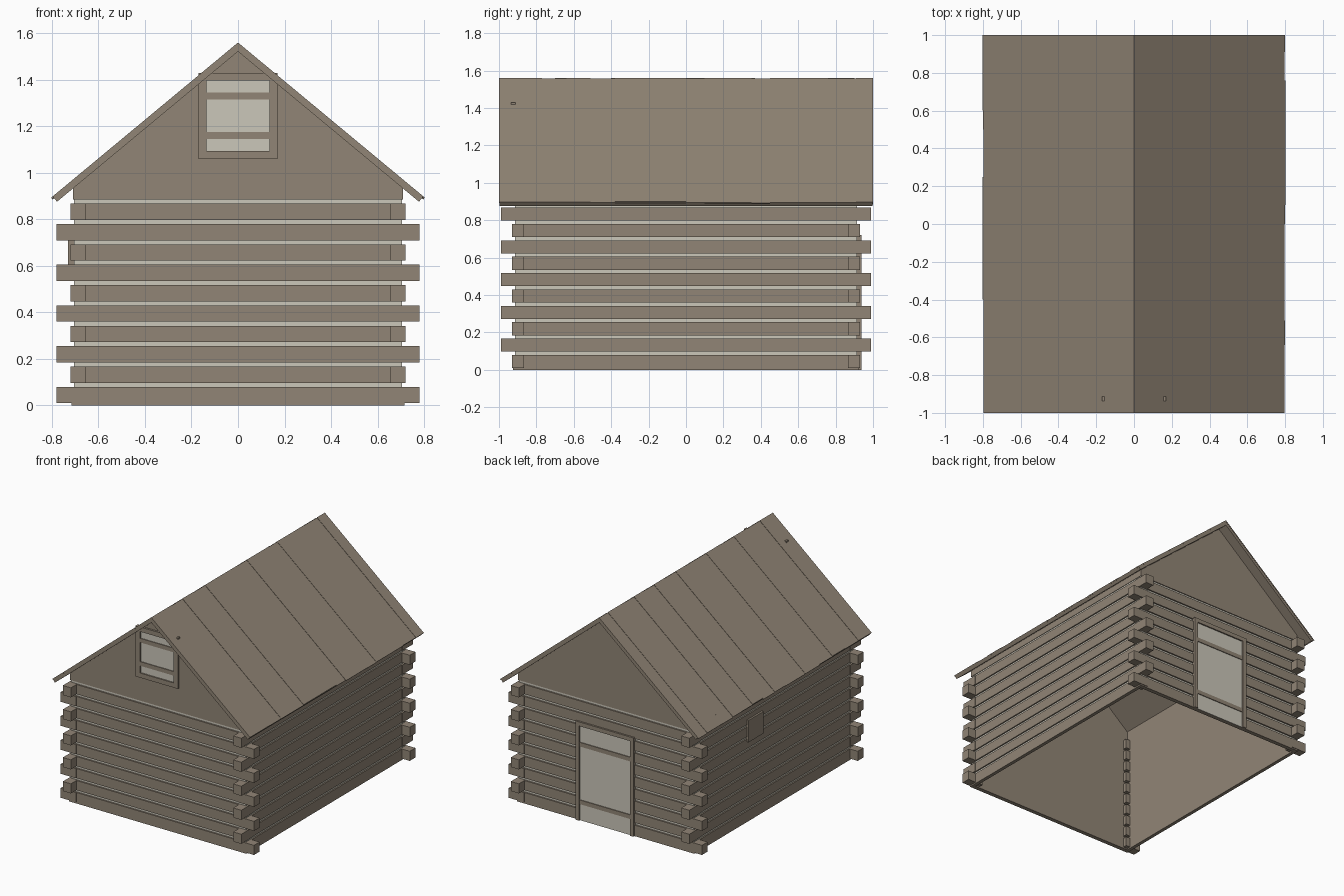
import bpy, bmesh, random

random.seed(4)
cube = bpy.data.objects.get("Cube")
if cube:
    bpy.data.objects.remove(cube, do_unlink=True)


def material(name, rgb):
    m = bpy.data.materials.new(name)
    m.use_nodes = True
    m.diffuse_color = (*rgb, 1)
    m.node_tree.nodes["Principled BSDF"].inputs["Base Color"].default_value = (*rgb, 1)
    return m


WOOD = material("weathered brown wood", (0.285, 0.235, 0.18))
PALE = material("pale chinking", (0.60, 0.57, 0.49))


class Part:
    """Collects simple solids into one flat-shaded object."""

    def __init__(self, name, mat):
        self.name, self.mat, self.bm = name, mat, bmesh.new()

    def prism(self, poly, y0, y1):
        # extrude an (x, z) polygon along y
        a = [self.bm.verts.new((x, y0, z)) for x, z in poly]
        b = [self.bm.verts.new((x, y1, z)) for x, z in poly]
        self.bm.faces.new(a)
        self.bm.faces.new(b[::-1])
        for i in range(len(a)):
            j = (i + 1) % len(a)
            self.bm.faces.new((a[j], a[i], b[i], b[j]))

    def box(self, xs, ys, zs):
        (x0, x1), (z0, z1) = sorted(xs), sorted(zs)
        self.prism([(x0, z0), (x1, z0), (x1, z1), (x0, z1)], *sorted(ys))

    def done(self):
        bmesh.ops.recalc_face_normals(self.bm, faces=self.bm.faces)
        me = bpy.data.meshes.new(self.name)
        self.bm.to_mesh(me)
        self.bm.free()
        me.materials.append(self.mat)
        ob = bpy.data.objects.new(self.name, me)
        bpy.context.collection.objects.link(ob)


RIDGE, SLOPE = 1.56, 0.83
NORM = (1 + SLOPE ** 2) ** 0.5
WALL_TOP = 0.885
SIDES = (-1, 1)


def roof_z(x, drop):
    return RIDGE - drop - SLOPE * abs(x)


# inner walls, open underneath
liner = Part("inner_walls", WOOD)
chink = Part("chinking", PALE)
gable = Part("gables", WOOD)
for s in SIDES:
    liner.box((s * 0.69, s * 0.70), (-0.905, 0.905), (0, 0.95))
    end = [(-0.7, 0), (0.7, 0), (0.7, 0.94), (0, roof_z(0, 0.03)), (-0.7, 0.94)]
    liner.prism(end, s * 0.895, s * 0.905)
    chink.box((s * 0.70, s * 0.706), (-0.915, 0.915), (0.01, WALL_TOP))
    chink.box((-0.706, 0.706), (s * 0.905, s * 0.915), (0.01, WALL_TOP))
    gable.box((s * 0.70, s * 0.71), (-0.92, 0.92), (WALL_TOP, 0.94))
    tri = [(-0.71, WALL_TOP), (0.71, WALL_TOP), (0.71, roof_z(0.71, 0.03)),
           (0, roof_z(0, 0.03)), (-0.71, roof_z(0.71, 0.03))]
    gable.prism(tri, s * 0.905, s * 0.922)
for p in (liner, chink, gable):
    p.done()

# log courses and alternating corner ends
logs = Part("wall_logs", WOOD)
ends = Part("log_ends", WOOD)
for i in range(10):
    z0 = 0.0875 * i + 0.01
    z1 = z0 + 0.07
    low = z0 if i else 0
    for s in SIDES:
        logs.box((s * 0.70, s * 0.716), (-0.925, 0.925), (low, z1))
        logs.box((-0.712, 0.712), (s * 0.905, s * 0.926), (low, z1))
        for t in SIDES:
            xo, yo = (0.72, 0.99) if i % 2 else (0.78, 0.93)
            ends.box((s * 0.655, s * xo), (t * 0.865, t * yo), (z0, z1))
logs.done()
ends.done()

# roof: a sheet on each slope covered with uneven boards
sheet = Part("roof_sheet", WOOD)
boards = Part("roof_boards", WOOD)


def slope_slab(part, s, drop, edge, thick, y0, y1):
    bx, bz = edge - thick * SLOPE / NORM, roof_z(edge, drop) - thick / NORM
    part.prism([(0, RIDGE - drop), (s * edge, roof_z(edge, drop)),
                (s * bx, bz), (0, RIDGE - drop - thick * NORM)], y0, y1)


seams = {
    1: [-1, -0.77, -0.64, -0.51, -0.38, 0, 0.1, 0.35, 0.45, 0.76, 0.91, 1],
    -1: [-1, -0.85, -0.7, -0.55, -0.4, -0.23, 0, 0.12, 0.25, 0.37, 0.5, 0.6, 0.72, 0.9, 1],
}
for s, cuts in seams.items():
    slope_slab(sheet, s, 0.010, 0.792, 0.022, -0.998, 0.998)
    for k, (y0, y1) in enumerate(zip(cuts, cuts[1:])):
        slope_slab(boards, s, 0.003 * (k % 2), random.uniform(0.795, 0.803), 0.008, y0, y1)
sheet.done()
boards.done()


def opening(name, s, half, z0, z1, wall, rim, bars, planks, sill):
    """Planked shutter or door with frame and two battens on a y-facing wall."""
    frame = Part(name + "_frame", WOOD)
    inner, top = half - rim, z1 - rim
    bottom = z0 + rim if sill else z0
    ys = (s * (wall - 0.01), s * (wall + 0.014))
    for t in SIDES:
        frame.box((t * inner, t * half), ys, (z0, z1))
    frame.box((-inner, inner), ys, (top, z1))
    if sill:
        frame.box((-inner, inner), ys, (z0, bottom))
    frame.done()
    panel = Part(name + "_planks", PALE)
    for k, (a, b) in enumerate(zip(planks, planks[1:])):
        panel.box((a, b), (s * wall, s * (wall + 0.004 + 0.001 * (k % 2))), (bottom, top))
    panel.done()
    batten = Part(name + "_battens", WOOD)
    for z in bars:
        batten.box((-inner, inner), (s * wall, s * (wall + 0.01)), (z, z + 0.03))
    batten.done()


opening("gable_window", -1, 0.17, 1.06, 1.43, 0.922, 0.034, (1.145, 1.315),
        (-0.136, -0.08, 0.025, 0.08, 0.136), True)
opening("back_door", 1, 0.235, 0, 0.72, 0.925, 0.03, (0.12, 0.54),
        (-0.205, 0.205), False)

# small hatch on the right wall
hatch = Part("side_hatch", WOOD)
hatch.box((-0.70, -0.73), (0.15, 0.32), (0.585, 0.745))
hatch.done()
